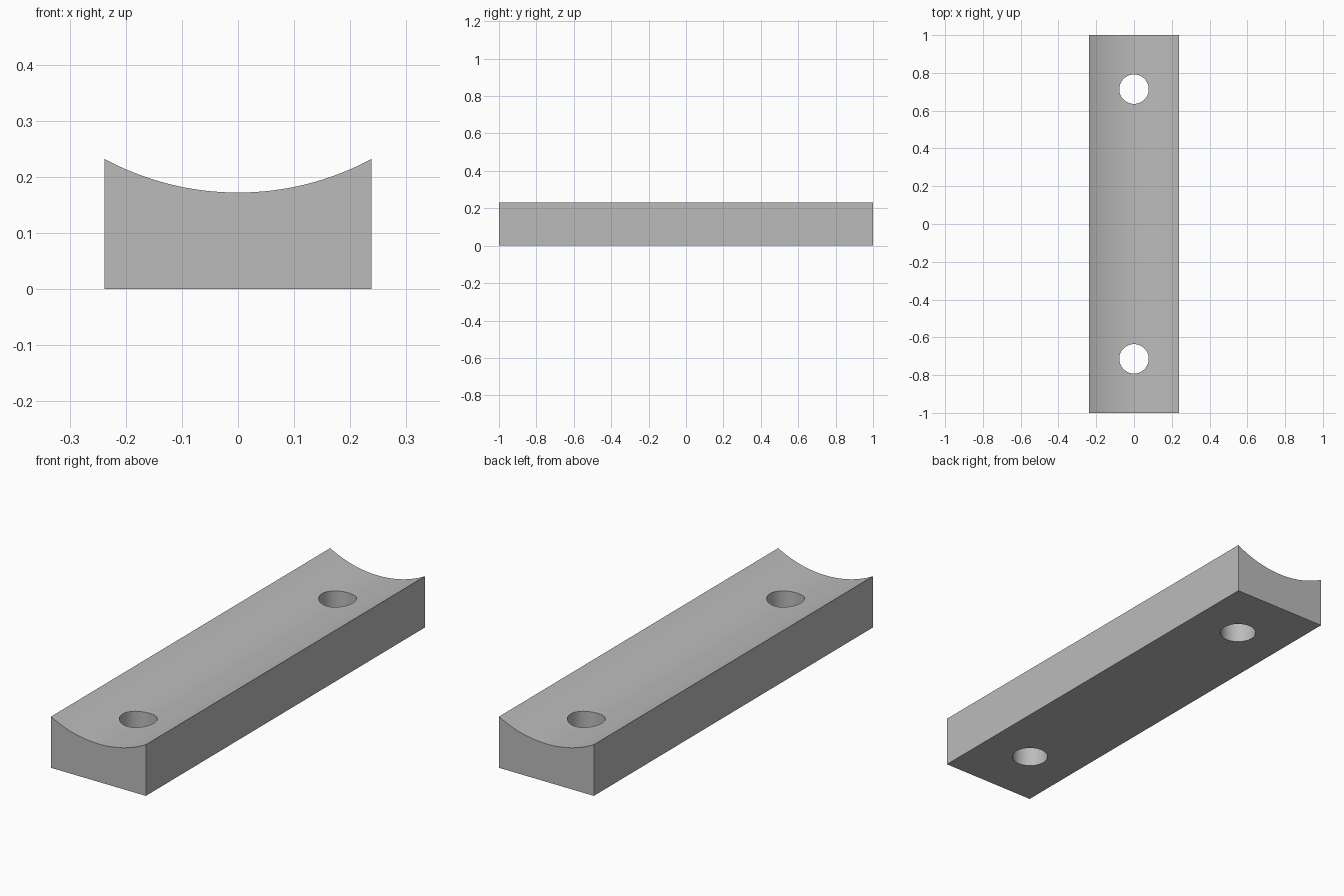
import bpy
import bmesh
import math

HALF_WIDTH, HALF_LENGTH = 0.238, 1.0
EDGE_HEIGHT, MID_HEIGHT = 0.232, 0.172
HOLE_RADIUS, HOLE_Y = 0.078, 0.714
ARC_STEPS = 32

cube = bpy.data.objects.get("Cube")
if cube:
    bpy.data.objects.remove(cube, do_unlink=True)

# Plain grey material
grey = bpy.data.materials.new("plain_grey")
grey.use_nodes = True
colour = (0.5, 0.5, 0.5, 1.0)
grey.diffuse_color = colour
grey.node_tree.nodes["Principled BSDF"].inputs["Base Color"].default_value = colour


def add_object(name, bm):
    mesh = bpy.data.meshes.new(name)
    bmesh.ops.recalc_face_normals(bm, faces=bm.faces)
    bm.to_mesh(mesh)
    bm.free()
    mesh.materials.append(grey)
    obj = bpy.data.objects.new(name, mesh)
    bpy.context.collection.objects.link(obj)
    return obj


# Block profile: flat base, upright sides, concave circular top
sag = EDGE_HEIGHT - MID_HEIGHT
radius = (HALF_WIDTH ** 2 + sag ** 2) / (2 * sag)
half_angle = math.asin(HALF_WIDTH / radius)
profile = [(-HALF_WIDTH, 0), (HALF_WIDTH, 0)]
for i in range(ARC_STEPS + 1):
    a = half_angle * (1 - 2 * i / ARC_STEPS)
    profile.append((radius * math.sin(a), MID_HEIGHT + radius * (1 - math.cos(a))))

# Extrude the profile along the length
bm = bmesh.new()
end = bm.faces.new([bm.verts.new((x, -HALF_LENGTH, z)) for x, z in profile])
extruded = bmesh.ops.extrude_face_region(bm, geom=[end], use_keep_orig=True)
moved = [g for g in extruded["geom"] if isinstance(g, bmesh.types.BMVert)]
bmesh.ops.translate(bm, verts=moved, vec=(0, 2 * HALF_LENGTH, 0))
block = add_object("concave_block", bm)

# Two through holes
bm = bmesh.new()
for side in (-1, 1):
    ring = bmesh.ops.create_cone(bm, cap_ends=True, segments=48, radius1=HOLE_RADIUS,
                                 radius2=HOLE_RADIUS, depth=1)
    bmesh.ops.translate(bm, verts=ring["verts"], vec=(0, side * HOLE_Y, 0))
cutter = add_object("hole_cutter", bm)
cutter.hide_render = True

drill = block.modifiers.new("holes", "BOOLEAN")
drill.operation = "DIFFERENCE"
drill.solver = "EXACT"
drill.object = cutter

bpy.ops.object.select_all(action="DESELECT")
block.select_set(True)
bpy.context.view_layer.objects.active = block
bpy.ops.object.modifier_apply(modifier=drill.name)
bpy.data.objects.remove(cutter, do_unlink=True)

# Smooth curves, sharp edges
bpy.ops.object.shade_smooth_by_angle(angle=math.radians(25))
